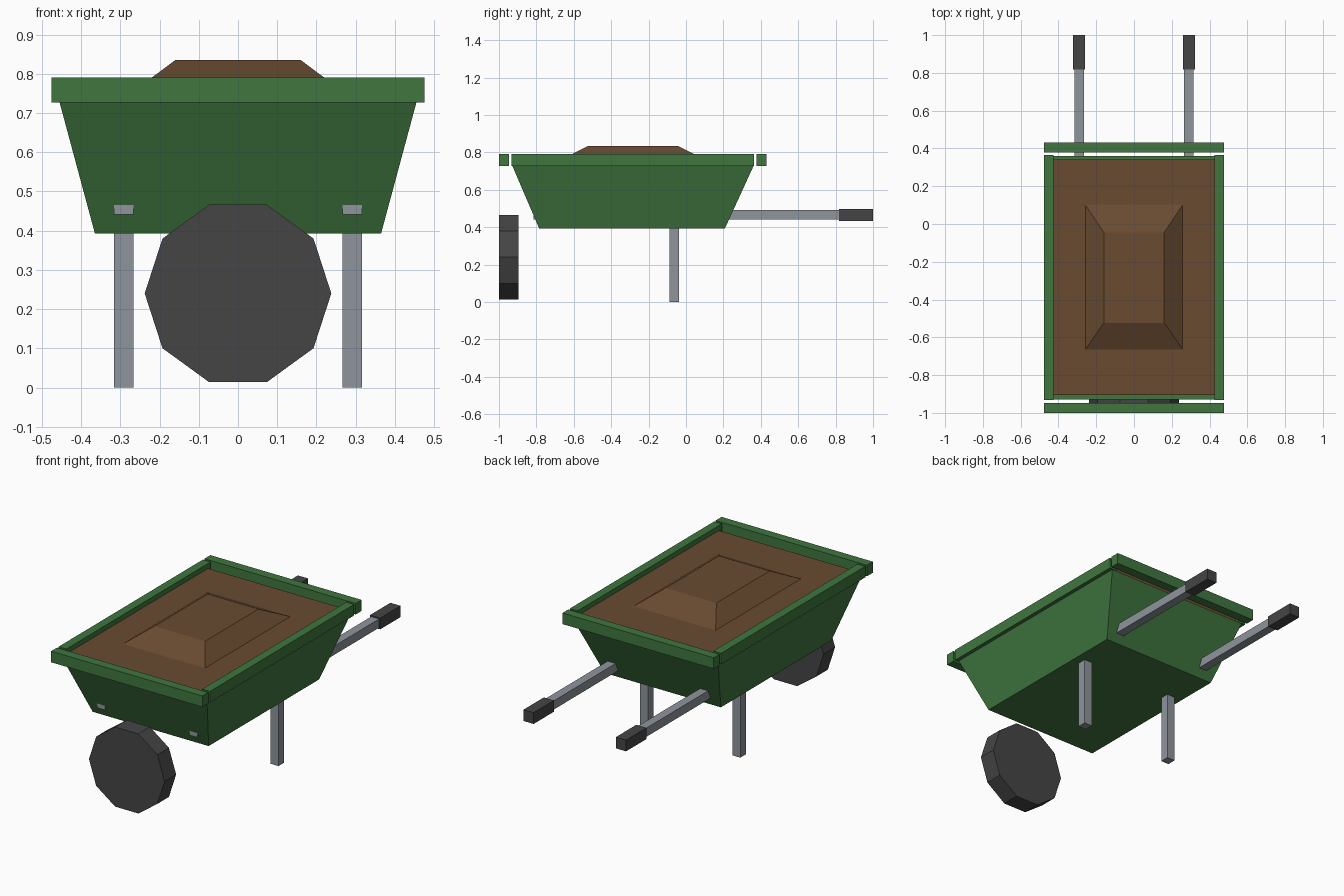
import bpy, bmesh, math

if "Cube" in bpy.data.objects:
    bpy.data.objects.remove(bpy.data.objects["Cube"])


def material(name, rgb):
    m = bpy.data.materials.new(name)
    m.diffuse_color = (*rgb, 1)
    m.use_nodes = True
    m.node_tree.nodes["Principled BSDF"].inputs["Base Color"].default_value = m.diffuse_color
    return m


GREEN = material("green_paint", (0.05, 0.18, 0.05))
SOIL = material("soil", (0.14, 0.07, 0.03))
METAL = material("metal", (0.27, 0.30, 0.33))
RUBBER = material("rubber", (0.06, 0.06, 0.06))


def frustum(name, bottom, top, z0, z1, mat):
    """Solid between two rectangles (x0, x1, y0, y1) at heights z0 and z1."""
    bm = bmesh.new()
    rings = []
    for (x0, x1, y0, y1), z in ((bottom, z0), (top, z1)):
        rings.append([bm.verts.new((x, y, z)) for x, y in
                      ((x0, y0), (x1, y0), (x1, y1), (x0, y1))])
    lo, hi = rings
    bm.faces.new(lo[::-1])
    bm.faces.new(hi)
    for i in range(4):
        j = (i + 1) % 4
        bm.faces.new((lo[i], lo[j], hi[j], hi[i]))
    mesh = bpy.data.meshes.new(name)
    bm.to_mesh(mesh)
    bm.free()
    mesh.materials.append(mat)
    ob = bpy.data.objects.new(name, mesh)
    bpy.context.collection.objects.link(ob)
    return ob


def box(name, x0, x1, y0, y1, z0, z1, mat):
    r = (x0, x1, y0, y1)
    return frustum(name, r, r, z0, z1, mat)


# Tapered tray
frustum("tray", (-0.365, 0.365, -0.785, 0.208),
        (-0.455, 0.455, -0.928, 0.361), 0.393, 0.727, GREEN)

# Load of soil with a flat-topped mound
box("soil_bed", -0.428, 0.428, -0.905, 0.341, 0.70, 0.762, SOIL)
frustum("soil_mound", (-0.258, 0.258, -0.665, 0.103),
        (-0.16, 0.16, -0.523, -0.045), 0.762, 0.835, SOIL)

# Rim: end rails
box("front_rim", -0.476, 0.476, -1.0, -0.947, 0.727, 0.79, GREEN)
box("back_rim", -0.476, 0.476, 0.378, 0.431, 0.727, 0.79, GREEN)

# Mirrored pairs: side rails, handles, grips and legs
for side, s in (("left", -1), ("right", 1)):
    def pair(name, a, b, *rest):
        box(f"{side}_{name}", min(s * a, s * b), max(s * a, s * b), *rest)
    pair("rim", 0.427, 0.476, -0.932, 0.364, 0.727, 0.79, GREEN)
    pair("handle", 0.266, 0.316, -0.816, 0.83, 0.441, 0.491, METAL)
    pair("grip", 0.259, 0.323, 0.817, 1.0, 0.434, 0.498, RUBBER)
    pair("leg", 0.266, 0.316, -0.088, -0.037, 0.0, 0.42, METAL)

# Ten-sided wheel, flat at top and bottom
bpy.ops.mesh.primitive_cylinder_add(vertices=10, radius=0.238, depth=0.104)
wheel = bpy.context.object
wheel.name = "wheel"
for v in wheel.data.vertices:
    a = math.atan2(v.co.y, v.co.x) + math.pi / 2
    v.co = (0.238 * math.cos(a), v.co.z, 0.238 * math.sin(a))
wheel.data.flip_normals()
wheel.location = (0, -0.948, 0.24)
wheel.data.materials.append(RUBBER)
